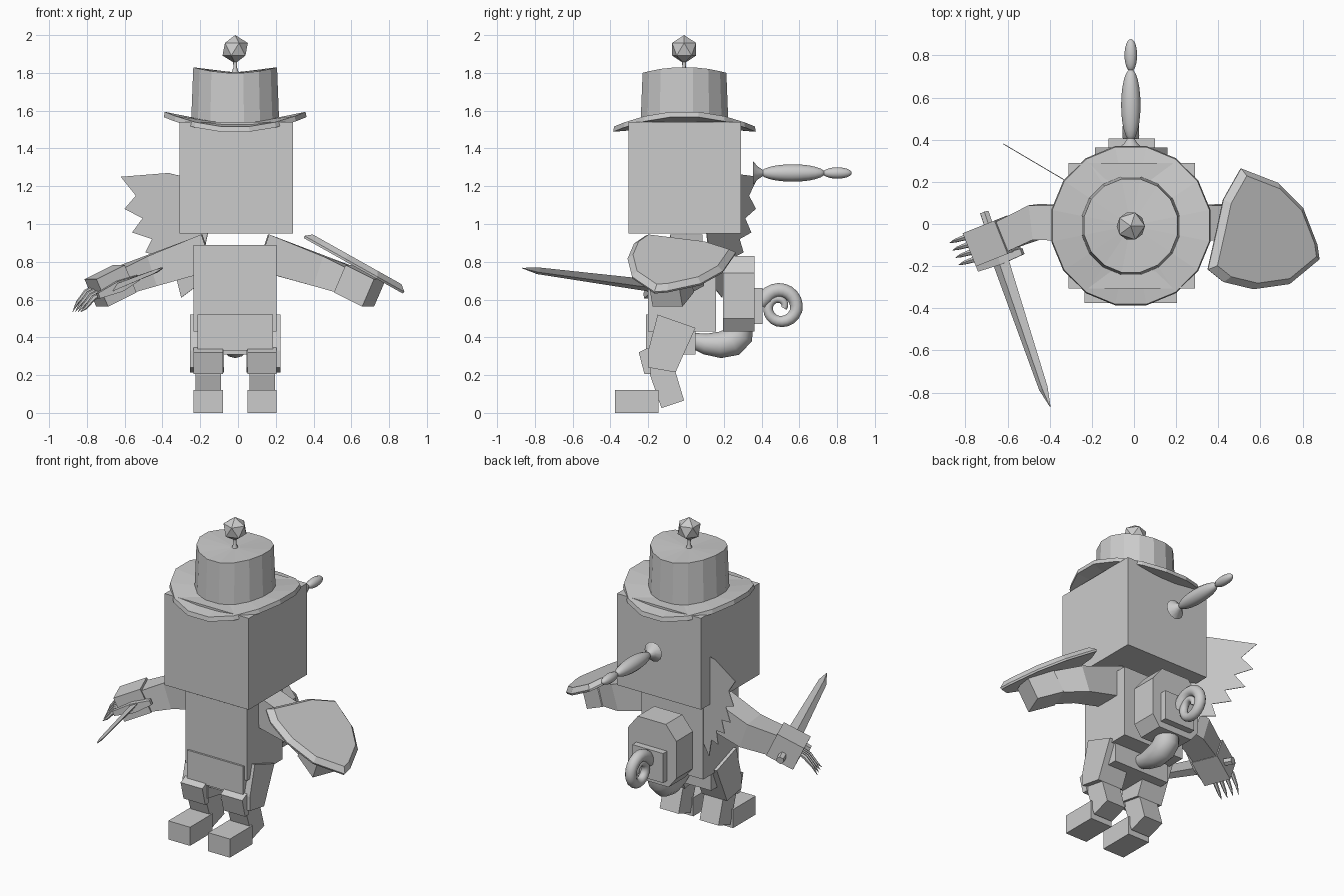
import bpy, math
from mathutils import Vector as V

if "Cube" in bpy.data.objects:
    bpy.data.objects.remove(bpy.data.objects["Cube"])

CX = -0.015  # the figure's own middle
grey = bpy.data.materials.new("plain grey")
grey.diffuse_color = (0.6, 0.6, 0.6, 1)
grey.use_nodes = True
grey.node_tree.nodes["Principled BSDF"].inputs["Base Color"].default_value = grey.diffuse_color


def add(name, verts, faces, smooth=False):
    me = bpy.data.meshes.new(name)
    me.from_pydata([tuple(v) for v in verts], [], faces)
    ob = bpy.data.objects.new(name, me)
    bpy.context.collection.objects.link(ob)
    me.materials.append(grey)
    bpy.context.view_layer.objects.active = ob
    for o in bpy.context.selected_objects:
        o.select_set(False)
    ob.select_set(True)
    bpy.ops.object.mode_set(mode='EDIT')
    bpy.ops.mesh.select_all(action='SELECT')
    bpy.ops.mesh.normals_make_consistent(inside=False)
    bpy.ops.object.mode_set(mode='OBJECT')
    if smooth:
        bpy.ops.object.shade_smooth_by_angle(angle=math.radians(50))
    return ob


def loft(name, rings, smooth=False):
    """Skin equal-sized rings and cap both ends."""
    n = len(rings[0])
    verts = [v for r in rings for v in r]
    faces = [(k * n + i, k * n + (i + 1) % n, (k + 1) * n + (i + 1) % n, (k + 1) * n + i)
             for k in range(len(rings) - 1) for i in range(n)]
    faces += [tuple(range(n)), tuple(range(len(verts) - n, len(verts)))]
    return add(name, verts, faces, smooth)


def box(name, x, y, z):
    return loft(name, [[(x[0], y[0], h), (x[1], y[0], h), (x[1], y[1], h), (x[0], y[1], h)] for h in z])


def beam(name, stations, up=(0, 0, 1), diamond=False):
    """Four-sided limb through (point, width, height) stations."""
    pts = [V(s[0]) for s in stations]
    rings = []
    for i, (p, w, h) in enumerate(stations):
        t = (pts[min(i + 1, len(pts) - 1)] - pts[max(i - 1, 0)]).normalized()
        side = t.cross(V(up)).normalized()
        u = side.cross(t)
        c = [(-1, 0), (0, -1), (1, 0), (0, 1)] if diamond else [(-1, -1), (1, -1), (1, 1), (-1, 1)]
        rings.append([pts[i] + side * a * w / 2 + u * b * h / 2 for a, b in c])
    return loft(name, rings)


def tube(name, path, n=12, ref=(1, 0, 0)):
    """Round tube through (point, radius) stations."""
    pts = [V(p) for p, r in path]
    rings = []
    for i, (p, r) in enumerate(path):
        t = (pts[min(i + 1, len(pts) - 1)] - pts[max(i - 1, 0)]).normalized()
        a = t.cross(V(ref)).normalized()
        b = t.cross(a)
        rings.append([pts[i] + (a * math.cos(q) + b * math.sin(q)) * r
                      for q in (2 * math.pi * k / n for k in range(n))])
    return loft(name, rings, True)


def slab(name, outline, x0, x1):
    """Side profile (y, z) extruded along x."""
    return loft(name, [[(x, y, z) for y, z in outline] for x in (x0, x1)])


# Head and trunk
box("head", (-0.31, 0.29), (-0.305, 0.29), (0.95, 1.54))
box("torso", (-0.235, 0.205), (-0.2, 0.16), (0.43, 0.89))
box("pelvis", (-0.215, 0.185), (-0.19, 0.05), (0.31, 0.5))
box("front_flap", (-0.215, 0.185), (-0.212, -0.19), (0.33, 0.52))

# Legs
for s, tag in ((-1, "left"), (1, "right")):
    def sx(d):
        return CX + s * d
    slab("thigh_" + tag, [(-0.15, 0.52), (0.05, 0.45), (-0.055, 0.215), (-0.2, 0.24), (-0.2, 0.33)], sx(0.06), sx(0.24))
    slab("shin_" + tag, [(-0.2, 0.31), (-0.055, 0.215), (-0.01, 0.065), (-0.13, 0.025), (-0.19, 0.2)], sx(0.075), sx(0.21))
    slab("knee_pad_" + tag, [(-0.25, 0.32), (-0.2, 0.345), (-0.185, 0.205), (-0.22, 0.205)], sx(0.065), sx(0.22))
    box("foot_" + tag, sorted((sx(0.065), sx(0.22))), (-0.375, -0.145), (0, 0.12))
    # Arms, bent forward at the elbow
    beam("arm_" + tag, [((sx(0.145), 0, 0.85), 0.17, 0.2), ((sx(0.45), 0.01, 0.75), 0.165, 0.165),
                        ((sx(0.60), -0.055, 0.70), 0.15, 0.14)])
    beam("hand_" + tag, [((sx(0.585), -0.05, 0.71), 0.17, 0.16), ((sx(0.735), -0.11, 0.635), 0.17, 0.16)])

# Claws on one hand
for i in range(4):
    y = -0.05 - 0.035 * i
    x = -0.735 + 0.014 * i
    tube(f"claw_{i}", [((x, y, 0.68 - 0.012 * i), 0.012), ((x - 0.07, y - 0.015, 0.64 - 0.01 * i), 0.014),
                       ((x - 0.115, y - 0.03, 0.585 - 0.01 * i), 0.009), ((x - 0.14, y - 0.04, 0.535), 0.001)],
         6, (0, 1, 0))

# Sword
beam("sword_blade", [((-0.635, -0.17, 0.672), 0.10, 0.03), ((-0.43, -0.78, 0.752), 0.055, 0.02),
                     ((-0.397, -0.868, 0.767), 0.004, 0.004)], (-0.65, 0, 0.75), True)
beam("sword_guard", [((-0.74, -0.21, 0.62), 0.03, 0.03), ((-0.63, -0.165, 0.67), 0.05, 0.06),
                     ((-0.53, -0.13, 0.715), 0.03, 0.03)])
tube("sword_grip", [((-0.71, 0.055, 0.64), 0.024), ((-0.635, -0.17, 0.672), 0.024)], 6)

# Shield: tilted slab with a bevelled rim
rim = [(0.5, 0.27), (0.68, 0.2), (0.8, 0.08), (0.87, -0.1), (0.88, -0.17), (0.735, -0.29),
       (0.56, -0.315), (0.415, -0.28), (0.34, -0.22), (0.385, -0.02), (0.415, 0.12)]


def tilt(k, lift):
    return [V((0.62 + (x - 0.62) * k + 0.49 * lift, -0.05 + (y + 0.05) * k,
               0.93 - 0.56 * (0.62 + (x - 0.62) * k - 0.34) + 0.87 * lift)) for x, y in rim]


loft("shield", [tilt(0.97, 0), tilt(0.98, 0.012), tilt(0.87, 0.04)])

# Ragged single wing: a thin upright sheet angled backwards
wing = [(-0.16, 1.22), (-0.37, 1.27), (-0.62, 1.25), (-0.54, 1.15), (-0.60, 1.08), (-0.505, 1.03),
        (-0.56, 0.955), (-0.455, 0.92), (-0.49, 0.85), (-0.39, 0.82), (-0.41, 0.74), (-0.33, 0.73),
        (-0.30, 0.61), (-0.22, 0.67), (-0.16, 0.95)]
loft("wing", [[(x + d * 0.5, 0.38 - 0.59 * (x + 0.62) + d * 0.85, z) for x, z in wing] for d in (-0.002, 0.002)])

# Hat with saddle-shaped brim and crown
N = 16


def ring(r, z, sway):
    return [(CX + r * math.cos(a), -0.008 + r * math.sin(a), z + sway * math.cos(2 * a))
            for a in (2 * math.pi * (i + 0.5) / N for i in range(N))]


loft("hat_brim", [ring(0.22, 1.515, 0.015), ring(0.385, 1.527, 0.042), ring(0.38, 1.555, 0.042),
                  ring(0.23, 1.55, 0.015)])
loft("hat_crown", [ring(0.238, 1.52, 0.012), ring(0.226, 1.815, 0.016), ring(0.03, 1.805, 0)])
tube("bobble_stem", [((CX, -0.01, 1.79), 0.024), ((CX, -0.01, 1.83), 0.009), ((CX, -0.01, 1.87), 0.012)], 8)
bpy.ops.mesh.primitive_ico_sphere_add(subdivisions=1, radius=0.075, location=(CX, -0.01, 1.925))
bobble = bpy.context.object
bobble.name = "bobble"
bobble.data.materials.append(grey)

# Pointed beaded spike behind the head
tube("spike_cup", [((CX, 0.355, 1.27), 0.062), ((CX, 0.38, 1.27), 0.034), ((CX, 0.41, 1.27), 0.014)])
for name, y0, y1, r in (("spike_long_bead", 0.395, 0.735, 0.045), ("spike_tip_bead", 0.725, 0.877, 0.029)):
    tube(name, [((CX, (y0 + y1) / 2 - (y1 - y0) / 2 * math.cos(q), 1.27), r * math.sin(q) + 0.001)
                for q in (math.pi * i / 12 for i in range(13))])

# Backpack with clipped corners, rear pouch
pack = [(-0.185, 0.5), (-0.13, 0.43), (0.11, 0.43), (0.16, 0.5), (0.16, 0.74), (0.09, 0.83), (-0.11, 0.83), (-0.185, 0.74)]
loft("backpack", [[(x, y, z) for x, z in pack] for y in (0.195, 0.363)])
box("rear_pouch", (-0.12, 0.10), (0.363, 0.405), (0.47, 0.66))

# Coiled tail and thick hose under the backpack
coil = []
for i in range(31):
    t = i / 30
    a = math.radians(145 - 520 * t)
    r = 0.09 - 0.066 * max(0, t - 0.3) / 0.7
    coil.append(((CX, 0.495 + r * math.cos(a), 0.56 + r * math.sin(a)), 0.04 - 0.024 * t))
tube("coiled_tail", [((CX, 0.39, 0.58), 0.036)] + coil)
tube("hose", [((CX, 0.03, 0.385), 0.04), ((CX, 0.1, 0.365), 0.055), ((CX, 0.18, 0.36), 0.07),
              ((CX, 0.245, 0.375), 0.076), ((CX, 0.28, 0.41), 0.076), ((CX, 0.285, 0.46), 0.07)])
